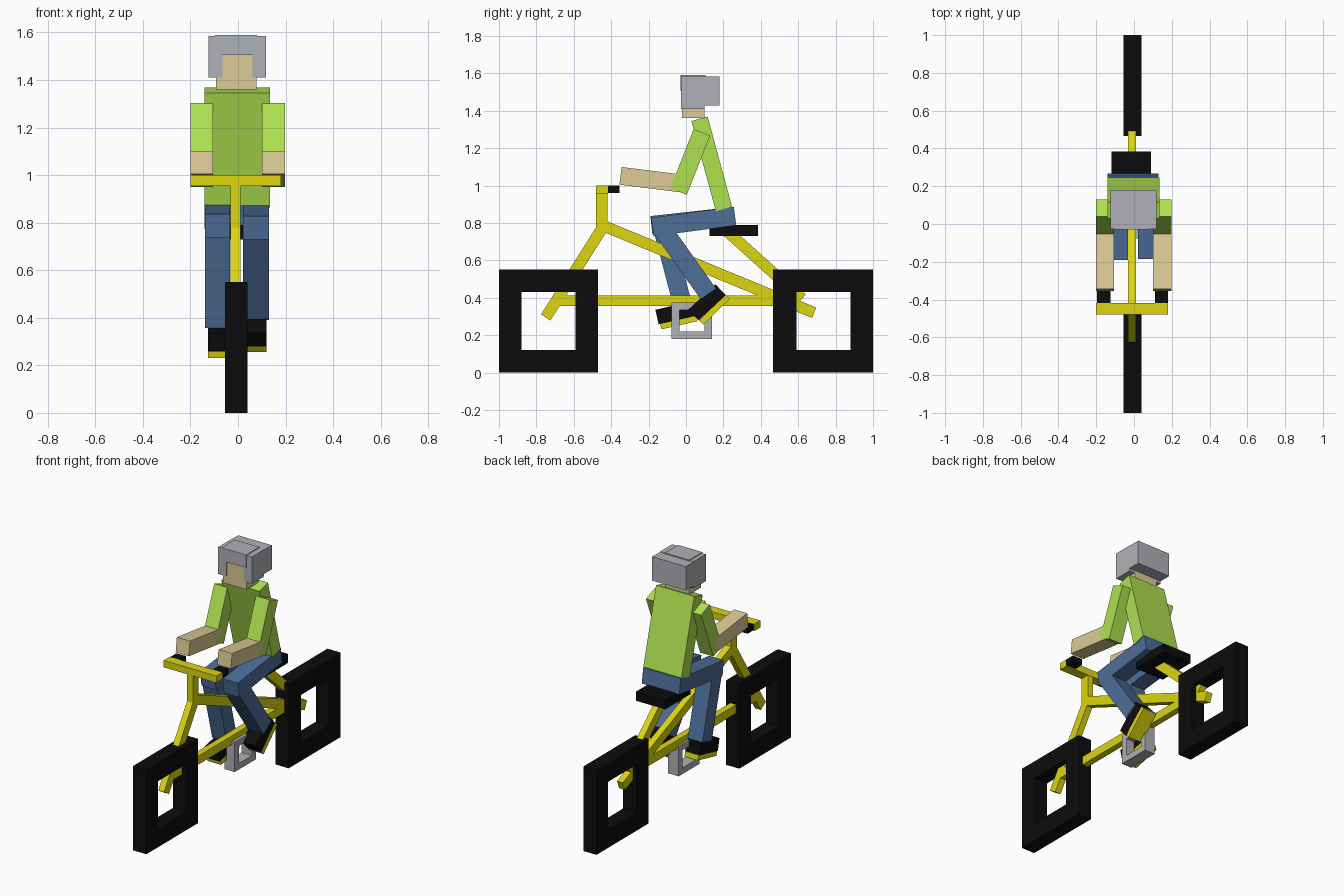
import bpy
import bmesh
from math import atan2, hypot
from mathutils import Matrix, Vector

if "Cube" in bpy.data.objects:
    bpy.data.objects.remove(bpy.data.objects["Cube"])


def material(name, rgb):
    """Flat colour from 0-255 display values, stored as linear."""
    lin = [((c / 255 + 0.055) / 1.055) ** 2.4 if c > 10 else c / 255 / 12.92 for c in rgb]
    mat = bpy.data.materials.new(name)
    mat.use_nodes = True
    mat.diffuse_color = (*lin, 1)
    mat.node_tree.nodes["Principled BSDF"].inputs["Base Color"].default_value = (*lin, 1)
    return mat


yellow = material("yellow paint", (220, 214, 14))
black = material("black rubber", (12, 12, 12))
grey = material("grey metal", (176, 177, 183))
lime = material("lime shirt", (174, 225, 80))
denim = material("blue denim", (78, 110, 153))
skin = material("tan skin", (221, 204, 150))


def finish(name, bm, mat):
    bmesh.ops.recalc_face_normals(bm, faces=bm.faces)
    mesh = bpy.data.meshes.new(name)
    bm.to_mesh(mesh)
    bm.free()
    mesh.materials.append(mat)
    obj = bpy.data.objects.new(name, mesh)
    bpy.context.collection.objects.link(obj)
    return obj


def beam(name, mat, x, start, end, thick):
    """Square bar in the side plane, between two (y, z) points, spanning x."""
    dy, dz = end[0] - start[0], end[1] - start[1]
    centre = Vector((sum(x) / 2, (start[0] + end[0]) / 2, (start[1] + end[1]) / 2))
    size = Matrix.Diagonal((x[1] - x[0], hypot(dy, dz), thick, 1))
    bm = bmesh.new()
    turn = Matrix.Rotation(atan2(dz, dy), 4, 'X')
    bmesh.ops.create_cube(bm, size=1, matrix=Matrix.Translation(centre) @ turn @ size)
    return finish(name, bm, mat)


def box(name, mat, x, y, z):
    mid = (z[0] + z[1]) / 2
    return beam(name, mat, x, (y[0], mid), (y[1], mid), z[1] - z[0])


def square_ring(name, mat, x, outer, inner):
    """Rectangular ring; outer and inner are (y0, y1, z0, z1)."""
    bm = bmesh.new()

    def loop(px, r):
        corners = ((r[0], r[2]), (r[1], r[2]), (r[1], r[3]), (r[0], r[3]))
        return [bm.verts.new((px, y, z)) for y, z in corners]

    loops = [loop(x[0], outer), loop(x[1], outer), loop(x[1], inner), loop(x[0], inner)]
    for a, b in zip(loops, loops[1:] + loops[:1]):
        for i in range(4):
            j = (i + 1) % 4
            bm.faces.new((a[i], a[j], b[j], b[i]))
    return finish(name, bm, mat)


# Wheels and crank
tyre_x = (-0.055, 0.04)
square_ring("front_wheel", black, tyre_x, (-1, -0.47, 0, 0.55), (-0.88, -0.59, 0.12, 0.43))
square_ring("rear_wheel", black, tyre_x, (0.465, 1, 0, 0.55), (0.59, 0.88, 0.12, 0.43))
square_ring("crank", grey, (-0.045, 0.03), (-0.077, 0.14, 0.18, 0.375), (-0.035, 0.1, 0.22, 0.335))

# Frame tubes
tube = (-0.032, 0.01)
beam("fork", yellow, tube, (-0.44, 0.785), (-0.75, 0.295), 0.06)
beam("top_tube", yellow, tube, (-0.43, 0.78), (0.685, 0.32), 0.06)
beam("bottom_tube", yellow, tube, (-0.68, 0.383), (0.5, 0.383), 0.056)
beam("seat_tube", yellow, tube, (0.22, 0.755), (0.62, 0.395), 0.06)
box("stem", yellow, tube, (-0.48, -0.42), (0.75, 0.96))
box("handlebar", yellow, (-0.2, 0.18), (-0.48, -0.418), (0.955, 1.0))
box("saddle", black, (-0.12, 0.09), (0.125, 0.385), (0.73, 0.79))

# Rider's body
beam("hips", denim, (-0.14, 0.13), (0.262, 0.837), (0.15, 0.822), 0.1)
beam("torso", lime, (-0.14, 0.135), (0.203, 0.875), (0.072, 1.357), 0.09)

# Arms and grips
for side, arm_x, grip_x in (("right", (-0.2, -0.105), (-0.195, -0.125)),
                            ("left", (0.1, 0.198), (0.11, 0.18))):
    beam(side + "_upper_arm", lime, arm_x, (0.085, 1.285), (-0.04, 0.968), 0.095)
    beam(side + "_forearm", skin, arm_x, (-0.03, 1.012), (-0.35, 1.052), 0.095)
    box(side + "_grip", black, grip_x, (-0.42, -0.355), (0.96, 1.0))

# Legs: thigh, shin, shoe and sole, each with its own pose
poses = {
    "left": ((0.02, 0.13), (0.02, 0.12), (-0.18, 0.778), ((-0.125, 0.765), (0.12, 0.42)),
             ((0.185, 0.443), (0.04, 0.308)), ((0.222, 0.405), (0.082, 0.268))),
    "right": ((-0.138, -0.033), (-0.127, -0.03), (-0.185, 0.787), ((-0.13, 0.79), (-0.02, 0.37)),
              ((0.035, 0.34), (-0.155, 0.297)), ((0.055, 0.29), (-0.135, 0.247))),
}
for side, (leg_x, foot_x, knee, shin, shoe, sole) in poses.items():
    beam(side + "_thigh", denim, leg_x, (0.255, 0.836), knee, 0.1)
    beam(side + "_shin", denim, leg_x, *shin, 0.1)
    beam(side + "_shoe", black, foot_x, *shoe, 0.08)
    beam(side + "_sole", yellow, foot_x, *sole, 0.032)

# Head and helmet
box("head", skin, (-0.092, 0.077), (-0.022, 0.1), (1.36, 1.52))
box("helmet_top", grey, (-0.097, 0.08), (-0.03, 0.105), (1.505, 1.59))
box("helmet_back", grey, (-0.125, 0.118), (0.095, 0.18), (1.427, 1.583))
for side, x in (("right", (-0.125, -0.065)), ("left", (0.06, 0.118))):
    box(side + "_helmet_side", grey, x, (-0.026, 0.1), (1.41, 1.585))
